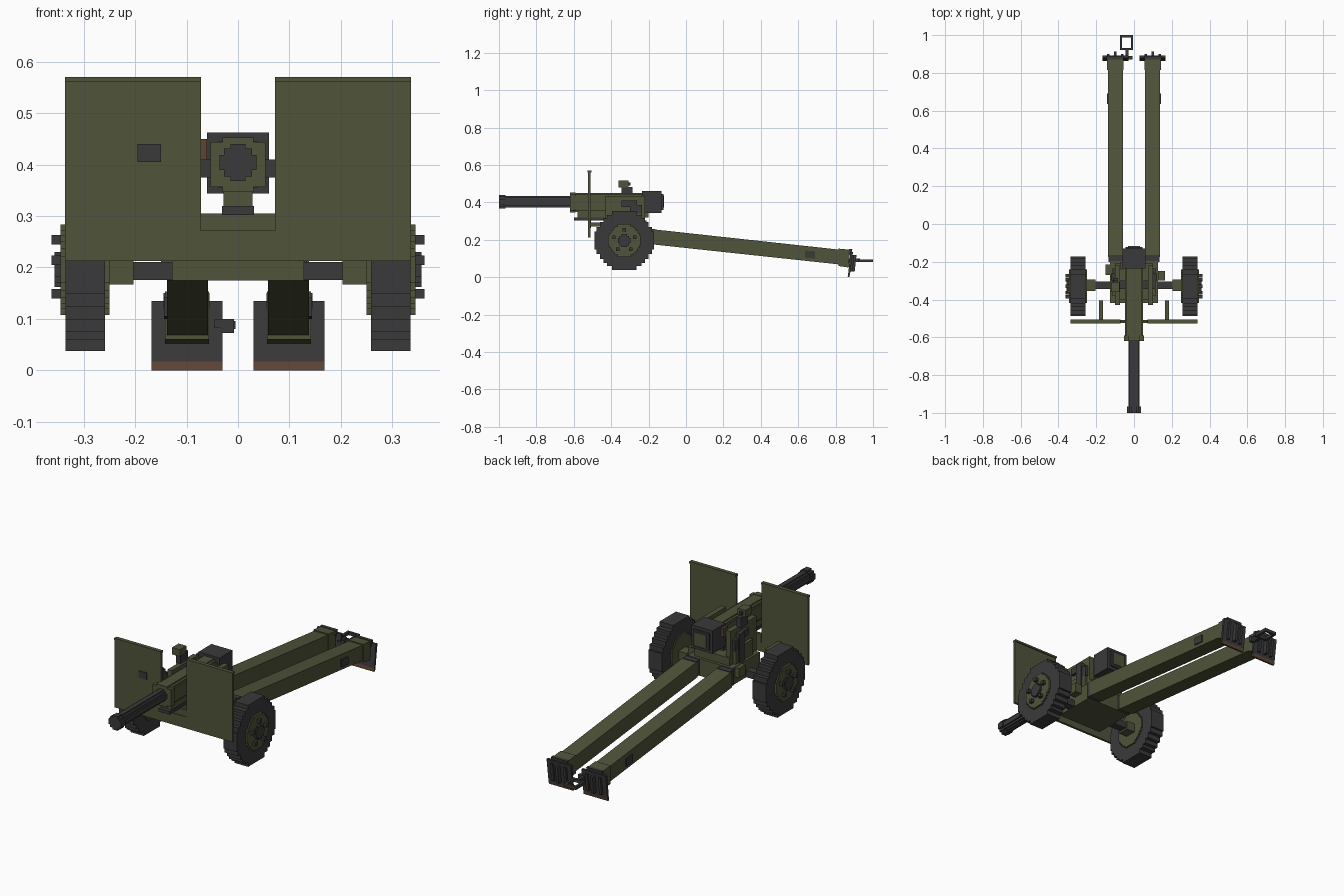
import bpy, bmesh, math
from mathutils import Vector

old = bpy.data.objects.get("Cube")
if old:
    bpy.data.objects.remove(old)


def material(name, rgb):
    m = bpy.data.materials.new(name)
    m.use_nodes = True
    m.diffuse_color = (*rgb, 1)
    bsdf = next(n for n in m.node_tree.nodes if n.type == 'BSDF_PRINCIPLED')
    bsdf.inputs["Base Color"].default_value = (*rgb, 1)
    bsdf.inputs["Roughness"].default_value = 0.8
    return m


OLIVE = material("olive_paint", (0.08, 0.088, 0.042))
DARK = material("dark_steel", (0.042, 0.042, 0.044))
BROWN = material("rust_brown", (0.11, 0.058, 0.035))


def prism(name, mat, outline, axis, lo, hi):
    """Extrude a 2D outline along x (outline is y,z) or y (outline is x,z)."""
    bm = bmesh.new()
    place = (lambda a, b, d: (d, a, b)) if axis == 'x' else (lambda a, b, d: (a, d, b))
    face = bm.faces.new([bm.verts.new(place(a, b, lo)) for a, b in outline])
    ext = bmesh.ops.extrude_face_region(bm, geom=[face])
    moved = [g for g in ext["geom"] if isinstance(g, bmesh.types.BMVert)]
    bmesh.ops.translate(bm, verts=moved, vec=Vector(place(0, 0, hi - lo)))
    bmesh.ops.recalc_face_normals(bm, faces=bm.faces)
    mesh = bpy.data.meshes.new(name)
    bm.to_mesh(mesh)
    bm.free()
    mesh.materials.append(mat)
    ob = bpy.data.objects.new(name, mesh)
    bpy.context.collection.objects.link(ob)
    return ob


def box(name, mat, x, y, z):
    return prism(name, mat, [(y[0], z[0]), (y[1], z[0]), (y[1], z[1]), (y[0], z[1])], 'x', *x)


def stepped(steps, cx, cz, r=1):
    """Blocky round outline from (half width, half height) steps."""
    q = []
    for i, (w, h) in enumerate(steps):
        if i:
            q.append((w, steps[i - 1][1]))
        q.append((w, h))
    pts = q + [(-w, h) for w, h in q[::-1]]
    pts += [(-w, -h) for w, h in q] + [(w, -h) for w, h in q[::-1]]
    return [(cx + w * r, cz + h * r) for w, h in pts]


def span(s, a, b):
    return tuple(sorted((s * a, s * b)))


TYRE = [(1, .3), (.94, .46), (.82, .62), (.7, .76), (.58, .86), (.42, 1)]
ROUND = [(1, .4), (.75, .75), (.4, 1)]
AXIS_Z = 0.404

# Barrel, muzzle and recoil sleeve
prism("barrel", DARK, stepped(ROUND, 0, AXIS_Z, 0.03), 'y', -0.98, -0.6)
prism("muzzle", DARK, stepped(ROUND, 0, AXIS_Z, 0.036), 'y', -1.0, -0.965)
SLEEVE = [(.047, .035), (.04, .045), (.028, .051)]
prism("sleeve", OLIVE, stepped(SLEEVE, 0, AXIS_Z - .004), 'y', -0.61, -0.22)
prism("sleeve_collar", OLIVE, stepped([(.053, .044), (.03, .053)], 0, AXIS_Z - .004), 'y', -0.62, -0.59)
box("cradle_rail", OLIVE, (-.028, .028), (-.58, -.2), (.318, .355))
box("recoil_slide", DARK, (-.031, .031), (-.6, -.26), (.302, .319))

# Breech with inset rear block
box("breech", DARK, (-.06, .06), (-.235, -.13), (.344, .462))
box("breech_rear", DARK, (-.045, .045), (-.13, -.121), (.36, .446))
box("breech_block", OLIVE, (-.033, .033), (-.121, -.117), (.372, .436))
box("breech_lever", BROWN, (-.072, -.06), (-.24, -.2), (.405, .45))

# Carriage body and trunnion
box("carriage_body", OLIVE, (-.128, .128), (-.417, -.195), (.175, .262))
box("turntable", OLIVE, (-.1, .1), (-.4, -.21), (.262, .302))
box("trunnion", DARK, (-.115, .115), (-.345, -.3), (.375, .41))
box("axle", DARK, (-.26, .26), (-.345, -.305), (.176, .211))

# Shield centre plates
box("shield_lower_plate", OLIVE, (-.072, .072), (-.523, -.511), (.213, .272))
box("shield_centre_plate", OLIVE, (-.072, .072), (-.52, -.508), (.262, .305))
box("shield_port", DARK, (-.195, -.15), (-.528, -.523), (.405, .44))

for s, side in ((-1, "right"), (1, "left")):
    # Cradle cheeks and elevation columns
    box(side + "_cheek", OLIVE, span(s, .074, .1), (-.43, -.22), (.25, .435))
    box(side + "_cheek_foot", OLIVE, span(s, .1, .115), (-.38, -.24), (.25, .34))
    box(side + "_column", DARK, span(s, .1, .122), (-.3, -.262), (.262, .41))
    box(side + "_column_arm", DARK, span(s, .08, .115), (-.262, -.235), (.33, .385))

    # Shield panel, top lip and brace
    box(side + "_shield", OLIVE, span(s, .072, .336), (-.523, -.511), (.213, .565))
    box(side + "_shield_lip", OLIVE, span(s, .072, .336), (-.526, -.506), (.56, .57))
    box(side + "_shield_brace", OLIVE, span(s, .165, .185), (-.511, -.405), (.272, .292))

    # Wheel, rim plate, hub and bolts
    wy, wz = -.33, .196
    box(side + "_axle_sleeve", OLIVE, span(s, .203, .25), (-.355, -.295), (.167, .213))
    prism(side + "_tyre", DARK, stepped(TYRE, wy, wz, .158), 'x', *span(s, .258, .335))
    prism(side + "_wheel_disc", OLIVE, stepped(TYRE, wy, wz, .088), 'x', *span(s, .25, .345))
    prism(side + "_hub", DARK, stepped(ROUND, wy, wz, .034), 'x', *span(s, .34, .357))
    for k in range(5):
        a = math.radians(90 + 72 * k)
        by, bz = wy + .058 * math.cos(a), wz + .058 * math.sin(a)
        box(f"{side}_bolt_{k}", DARK, span(s, .34, .362),
            (by - .009, by + .009), (bz - .009, bz + .009))

    # Trail leg sloping to the ground
    box(side + "_trail_hinge", DARK, span(s, .06, .134), (-.2, -.165), (.178, .258))
    leg = [(-.175, .175), (.86, .064), (.86, .143), (-.175, .256)]
    prism(side + "_trail", OLIVE, leg, 'x', *span(s, .058, .138))
    cuff = [(.815, .06), (.87, .052), (.876, .147), (.815, .153)]
    prism(side + "_trail_cuff", OLIVE, cuff, 'x', *span(s, .056, .142))
    panel = [(.635, .105), (.69, .1), (.69, .138), (.635, .143)]
    prism(side + "_trail_panel", DARK, panel, 'x', *span(s, .138, .144))

    # Spade plate with worn edge and ribs
    spade = [(.867, .017), (.877, .017), (.893, .135), (.88, .135)]
    prism(side + "_spade", DARK, spade, 'x', *span(s, .03, .168))
    edge = [(.864, 0), (.874, 0), (.877, .017), (.867, .017)]
    prism(side + "_spade_edge", BROWN, edge, 'x', *span(s, .03, .168))
    cap = [(.868, .12), (.885, .12), (.889, .15), (.872, .15)]
    prism(side + "_spade_cap", DARK, cap, 'x', *span(s, .055, .145))
    for k, rx in enumerate((.062, .099, .136)):
        d = .012 if k == 1 else 0
        rib = [(.872, .03), (.89 + d, .03), (.9 + d, .12), (.885, .12)]
        prism(f"{side}_spade_rib_{k}", DARK, rib, 'x', *span(s, rx - .007, rx + .007))

# Gear box on the left, hand wheel block on the right
box("gear_box", OLIVE, (.128, .165), (-.3, -.25), (.225, .275))
box("traverse_block", OLIVE, (-.15, -.128), (-.27, -.215), (.21, .26))

# Sight
box("sight_mount", DARK, (-.112, -.085), (-.345, -.285), (.43, .482))
box("sight_head", OLIVE, (-.122, -.078), (-.36, -.308), (.48, .516))
box("sight_eyepiece", DARK, (-.108, -.092), (-.308, -.298), (.49, .506))

# Towing eye
box("tow_bracket", DARK, (-.034, -.008), (.872, .89), (.073, .1))
box("tow_stem", DARK, (-.046, -.03), (.87, .93), (.082, .1))
for k, x in enumerate((-.069, -.011)):
    box(f"tow_ring_side_{k}", DARK, (x - .006, x + .006), (.92, 1.0), (.08, .096))
for k, y in enumerate((.926, .994)):
    box(f"tow_ring_end_{k}", DARK, (-.075, -.005), (y - .006, y + .006), (.08, .096))
